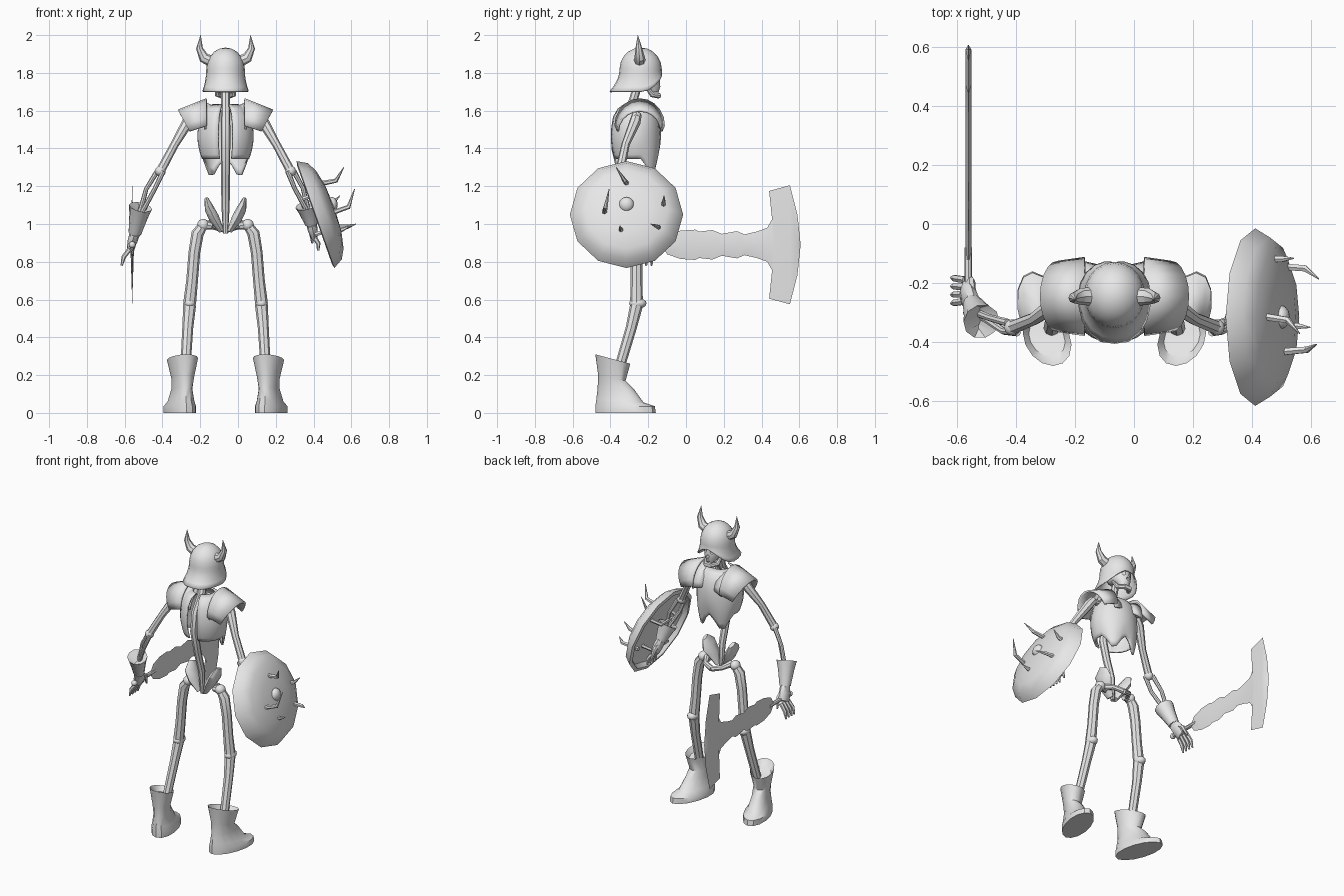
import bpy
import bmesh
from math import sin, cos, pi, radians
from mathutils import Vector

default_cube = bpy.data.objects.get("Cube")
if default_cube:
    bpy.data.objects.remove(default_cube, do_unlink=True)

CENTRE = -0.066          # body axis in x
UP, FORWARD = Vector((0, 0, 1)), Vector((0, 1, 0))
parts = []

grey = bpy.data.materials.new("plain grey")
grey.use_nodes = True
grey.diffuse_color = (0.8, 0.8, 0.8, 1)
grey.node_tree.nodes["Principled BSDF"].inputs["Base Color"].default_value = (0.8, 0.8, 0.8, 1)


def finish(name, bm, thickness=0):
    bmesh.ops.remove_doubles(bm, verts=bm.verts, dist=0.0005)
    bmesh.ops.recalc_face_normals(bm, faces=bm.faces)
    mesh = bpy.data.meshes.new(name)
    bm.to_mesh(mesh)
    bm.free()
    mesh.materials.append(grey)
    obj = bpy.data.objects.new(name, mesh)
    bpy.context.collection.objects.link(obj)
    if thickness:
        solid = obj.modifiers.new("thickness", "SOLIDIFY")
        solid.thickness = thickness
        solid.offset = 0
    parts.append(obj)
    return obj


def loft(name, rings, closed=True, caps=True, thickness=0):
    """Skin a list of equal-length point rows."""
    bm = bmesh.new()
    rows = [[bm.verts.new(p) for p in ring] for ring in rings]
    count = len(rows[0])
    for low, high in zip(rows, rows[1:]):
        for i in range(count if closed else count - 1):
            j = (i + 1) % count
            bm.faces.new((low[i], low[j], high[j], high[i]))
    if caps:
        bm.faces.new(rows[0])
        bm.faces.new(rows[-1])
    return finish(name, bm, thickness)


def tube(name, path, radii, hint=FORWARD, sides=8):
    """Round or oval tube along a path; a radius may be a (side, hint) pair."""
    path = [Vector(p) for p in path]
    rings = []
    for i, point in enumerate(path):
        tangent = path[min(i + 1, len(path) - 1)] - path[max(i - 1, 0)]
        side = tangent.cross(hint).normalized()
        front = side.cross(tangent).normalized()
        wide, deep = radii[i] if isinstance(radii[i], tuple) else (radii[i], radii[i])
        rings.append([point + side * wide * cos(2 * pi * k / sides)
                      + front * deep * sin(2 * pi * k / sides) for k in range(sides)])
    return loft(name, rings)


def body(side, u, y, z):
    return Vector((CENTRE + side * u, y, z))


def ball(name, centre, size):
    bm = bmesh.new()
    bmesh.ops.create_uvsphere(bm, u_segments=12, v_segments=8, radius=1)
    for v in bm.verts:
        v.co = Vector(centre) + Vector(a * b for a, b in zip(v.co, size))
    return finish(name, bm)


# Helmet: dome flaring into cheek and neck guards, open over the face
def helmet_row(level):
    row = []
    for k in range(20):
        a = 2 * pi * k / 20
        front, back = max(cos(a), 0), max(-cos(a), 0)
        rim = 1.70 + 0.09 * front ** 2
        if level <= 1:
            spread, z = sin(level * pi / 2), 1.82 + 0.11 * cos(level * pi / 2)
        else:
            drop = level - 1
            spread = 1 + drop ** 2 * (0.22 * abs(sin(a)) + 0.5 * back ** 2)
            z = 1.82 + (rim - 1.82) * drop
        row.append(body(1, 0.098 * spread * sin(a), -0.24 + 0.108 * spread * cos(a), z))
    return row


loft("helmet", [helmet_row(n / 5) for n in range(11)], caps=False, thickness=0.008)

# Skull with carved eye sockets and nose
skull_rings = []
for z, wide, back, front in ((1.70, 0.03, -0.20, -0.145), (1.73, 0.045, -0.24, -0.135),
                             (1.76, 0.062, -0.30, -0.137), (1.80, 0.07, -0.32, -0.14),
                             (1.86, 0.06, -0.30, -0.17)):
    skull_rings.append([body(1, wide * sin(t * pi / 8), (front + back) / 2
                             + (front - back) / 2 * cos(t * pi / 8), z) for t in range(16)])
skull = loft("skull", skull_rings)
for side, u, z, size in ((-1, 0.03, 1.775, 0.018), (1, 0.03, 1.775, 0.018), (1, 0, 1.74, 0.01)):
    cutter = ball("skull_cutter", body(side, u, -0.135, z), (size, 0.02, size))
    parts.remove(cutter)
    cutter.hide_render = True
    cutter.hide_set(True)
    carve = skull.modifiers.new("carve", "BOOLEAN")
    carve.operation = "DIFFERENCE"
    carve.object = cutter
tube("jaw", [body(-1, 0.052, -0.22, 1.74), body(-1, 0.042, -0.18, 1.685), body(-1, 0.02, -0.145, 1.68),
             body(1, 0.02, -0.145, 1.68), body(1, 0.042, -0.18, 1.685), body(1, 0.052, -0.22, 1.74)],
     [0.008, 0.015, 0.016, 0.016, 0.015, 0.008], hint=UP)

# Spine from skull to pelvis
tube("spine", [body(1, 0, y, z) for y, z in ((-0.25, 1.75), (-0.29, 1.62), (-0.355, 1.52),
     (-0.37, 1.4), (-0.335, 1.25), (-0.29, 1.1), (-0.28, 0.95))],
     [0.022, 0.024, 0.025, 0.025, 0.024, 0.022, 0.014])


# Ribcage: shell with a ragged lower edge, open along the spine
def rib_row(t):
    row = []
    for k in range(-11, 12):
        a = radians(15 * k)
        point = max(0, 1 - abs(abs(15 * k) - 38) / 32)
        bottom = 1.345 - 0.11 * point
        if t < 0.3:
            spread = 0.45 + 0.5 * sin(t / 0.3 * pi / 2)
            z = 1.63 - 0.12 * (t / 0.3) ** 1.5
        else:
            drop = (t - 0.3) / 0.7
            spread = 0.95 + 0.16 * drop - 0.3 * drop ** 2
            z = 1.51 + (bottom - 1.51) * drop
        row.append(body(1, 0.148 * spread * sin(a), -0.268 + 0.134 * spread * cos(a), z))
    return row


loft("ribcage", [rib_row(n / 10) for n in range(11)], closed=False, caps=False, thickness=0.01)


# Arched plate over a shoulder; edges given as (u low, u rise, depth, z low, z rise)
def arch(name, side, inner, outer):
    rows = []
    for u, lean, depth, z, rise in (inner, outer):
        angles = [radians(18 * k) for k in range(-5, 6)]
        rows.append([body(side, u + lean * cos(a), -0.245 + depth * sin(a), z + rise * cos(a))
                     for a in angles])
    loft(name, rows, closed=False, caps=False, thickness=0.012)


def arm(side, cuff_top, cuff_end, knuckles, tip):
    elbow, top, end = (body(side, *p) for p in ((0.345, -0.35, 1.28), cuff_top, cuff_end))
    knuckles, tip = body(side, *knuckles), body(side, *tip)
    tube("upper_arm", [body(side, 0.17, -0.26, 1.58), body(side, 0.20, -0.27, 1.54),
                       body(side, 0.27, -0.32, 1.42), elbow], [0.026, 0.03, 0.022, 0.024])
    ball("elbow", elbow, (0.028, 0.028, 0.028))
    for offset in (-0.016, 0.016):
        shift = Vector((offset * side, offset, 0))
        tube("forearm_bone", [elbow + shift, (elbow + top) / 2 + shift * 1.4, top.lerp(end, 0.5)],
             [0.014, 0.012, 0.014])
    tube("glove_cuff", [top.lerp(end, 0.3), top, top.lerp(end, 0.35), top.lerp(end, 0.75), end],
         [0.03, 0.062, 0.05, 0.04, 0.034], sides=10)
    tube("palm", [end, end.lerp(knuckles, 0.5), knuckles],
         [(0.028, 0.034), (0.026, 0.046), (0.018, 0.045)])
    for k in range(4):
        spread = Vector((0, (k - 1.5) * 0.024, 0))
        bend = knuckles.lerp(tip, 0.5) + Vector((side * 0.012, 0, 0))
        tube("finger", [knuckles + spread, bend + spread * 1.15, tip + spread * 1.2],
             [0.013, 0.012, 0.006], sides=6)
    tube("thumb", [end, end.lerp(knuckles, 0.6) + Vector((-side * 0.01, 0.05, 0)),
                   knuckles + Vector((-side * 0.01, 0.06, -0.03))], [0.015, 0.014, 0.006], sides=6)


def boot(side):
    # each ring: height at heel, height at toe, back, front, half width
    rings = []
    for heel, toe, back, front, wide in ((0, 0, -0.48, -0.16, 0.08), (0.035, 0.035, -0.48, -0.165, 0.08),
                                         (0.07, 0.055, -0.475, -0.225, 0.066), (0.13, 0.125, -0.468, -0.275, 0.052),
                                         (0.2, 0.17, -0.465, -0.32, 0.058), (0.31, 0.26, -0.48, -0.295, 0.08),
                                         (0.27, 0.23, -0.45, -0.32, 0.06)):
        ring = []
        for k in range(14):
            a = 2 * pi * k / 14
            y = (back + front) / 2 + (front - back) / 2 * cos(a)
            ring.append(body(side, 0.225 + wide * sin(a) + 0.22 * (y + 0.4), y,
                             heel + (toe - heel) * (1 + cos(a)) / 2))
        rings.append(ring)
    loft("boot", rings)


# Paired parts
for side in (-1, 1):
    tube("horn", [body(side, *p) for p in ((0.07, -0.245, 1.86), (0.115, -0.245, 1.88),
         (0.138, -0.25, 1.93), (0.132, -0.255, 2.0))], [0.032, 0.028, 0.018, 0.001])
    arch("shoulder_plate", side, (0.1, 0, 0.128, 1.52, 0.14), (0.19, 0.06, 0.115, 1.49, 0.11))
    arch("collar_plate", side, (0.045, 0, 0.1, 1.52, 0.09), (0.11, 0, 0.115, 1.5, 0.14))
    tube("collar_bone", [body(side, 0.02, -0.26, 1.61), body(side, 0.2, -0.265, 1.56)], [0.015, 0.02])
    # pelvis half
    tube("hip_wing", [body(side, *p) for p in ((0.1, -0.25, 1.13), (0.085, -0.27, 1.08),
         (0.06, -0.28, 1.03), (0.02, -0.28, 0.96))],
         [(0.012, 0.03), (0.026, 0.07), (0.028, 0.055), (0.014, 0.025)])
    tube("pubic_bone", [body(side, *p) for p in ((0.09, -0.26, 1.0), (0.06, -0.2, 0.985),
         (0, -0.18, 0.97))], [0.022, 0.016, 0.018], hint=UP)
    # leg
    tube("thigh_bone", [body(side, *p) for p in ((0.07, -0.26, 0.99), (0.115, -0.26, 0.995),
         (0.148, -0.262, 0.95), (0.165, -0.262, 0.85), (0.177, -0.262, 0.7), (0.19, -0.262, 0.58))],
         [0.02, 0.028, 0.033, 0.031, 0.031, 0.034])
    ball("hip_joint", body(side, 0.118, -0.26, 0.995), (0.032, 0.035, 0.032))
    ball("knee", body(side, 0.19, -0.255, 0.58), (0.034, 0.046, 0.028))
    tube("shin_bone", [body(side, *p) for p in ((0.19, -0.262, 0.57), (0.2, -0.29, 0.45),
         (0.213, -0.355, 0.23))], [0.034, 0.029, 0.027])
    boot(side)

arm(-1, (0.45, -0.33, 1.09), (0.48, -0.27, 0.95), (0.505, -0.225, 0.87), (0.55, -0.225, 0.78))
arm(1, (0.43, -0.33, 1.1), (0.455, -0.29, 1.0), (0.47, -0.25, 0.93), (0.49, -0.24, 0.86))

# Shield: twelve-sided tilted dome with a recessed inner face
hub = Vector((0.41, -0.315, 1.05))
normal = Vector((0.943, 0, 0.334))
rise = normal.cross(FORWARD)
shield_rings = []
for radius, depth in ((0, 0.107), (0.13, 0.1), (0.22, 0.08), (0.27, 0.052), (0.3, 0),
                      (0.275, -0.005), (0.26, 0.025), (0, 0.045)):
    shield_rings.append([hub + normal * depth + FORWARD * radius * sin(pi * k / 6)
                         + rise * radius * cos(pi * k / 6) for k in range(12)])
loft("shield", shield_rings, caps=False)
ball("shield_boss", hub + normal * 0.1 + rise * 0.02, (0.03, 0.04, 0.04))
for height in (-0.1, 0.1):
    tube("shield_strap", [hub + rise * height + FORWARD * y + normal * d for y, d in
         ((-0.1, 0.04), (-0.08, -0.03), (0.08, -0.03), (0.1, 0.04))], [0.012] * 4, hint=rise, sides=6)

# Bent spikes on the shield: root, bend, tip
for spike in (((0.42, -0.31, 1.21), (0.52, -0.325, 1.23), (0.56, -0.37, 1.3)),
              ((0.47, -0.435, 1.05), (0.585, -0.425, 1.09), (0.617, -0.407, 1.185)),
              ((0.45, -0.14, 0.98), (0.578, -0.15, 0.985), (0.625, -0.186, 1.0)),
              ((0.43, -0.12, 1.09), (0.5, -0.118, 1.11), (0.54, -0.116, 1.15)),
              ((0.48, -0.34, 0.96), (0.55, -0.345, 0.97), (0.597, -0.35, 0.99))):
    tube("shield_spike", spike, [0.014, 0.012, 0.002], sides=6)

# Axe: notched diamond-section blade ending in a crescent
outline = [(-0.12, 0.02), (-0.1, 0.05), (-0.03, 0.075), (0.05, 0.08), (0.07, 0.07), (0.14, 0.078),
           (0.19, 0.058), (0.27, 0.072), (0.31, 0.055), (0.375, 0.07), (0.43, 0.09), (0.47, 0.16),
           (0.44, 0.285), (0.55, 0.315), (0.59, 0.16), (0.607, 0)]
AXE_X, AXE_Z = -0.56, 0.89
bm = bmesh.new()
for flip in (-1, 1):
    for face_side in (-1, 1):
        previous, ridge = None, -1
        for y, height in outline:
            ridge = max(ridge, y)
            pair = (bm.verts.new((AXE_X, y, AXE_Z + flip * height)),
                    bm.verts.new((AXE_X + face_side * 0.01 * (y < 0.6), ridge, AXE_Z)))
            if previous:
                bm.faces.new((previous[0], pair[0], pair[1], previous[1]))
            previous = pair
finish("axe_blade", bm)
tube("axe_handle", [(AXE_X, y, AXE_Z) for y in (-0.3, -0.2, -0.08)], [0.013] * 3, hint=UP)
ball("axe_pommel", (AXE_X, -0.3, AXE_Z), (0.018, 0.018, 0.018))

# Smooth shading with sharp creases
bpy.ops.object.select_all(action="DESELECT")
for obj in parts:
    obj.select_set(True)
bpy.context.view_layer.objects.active = parts[0]
bpy.ops.object.shade_smooth_by_angle(angle=radians(40))
